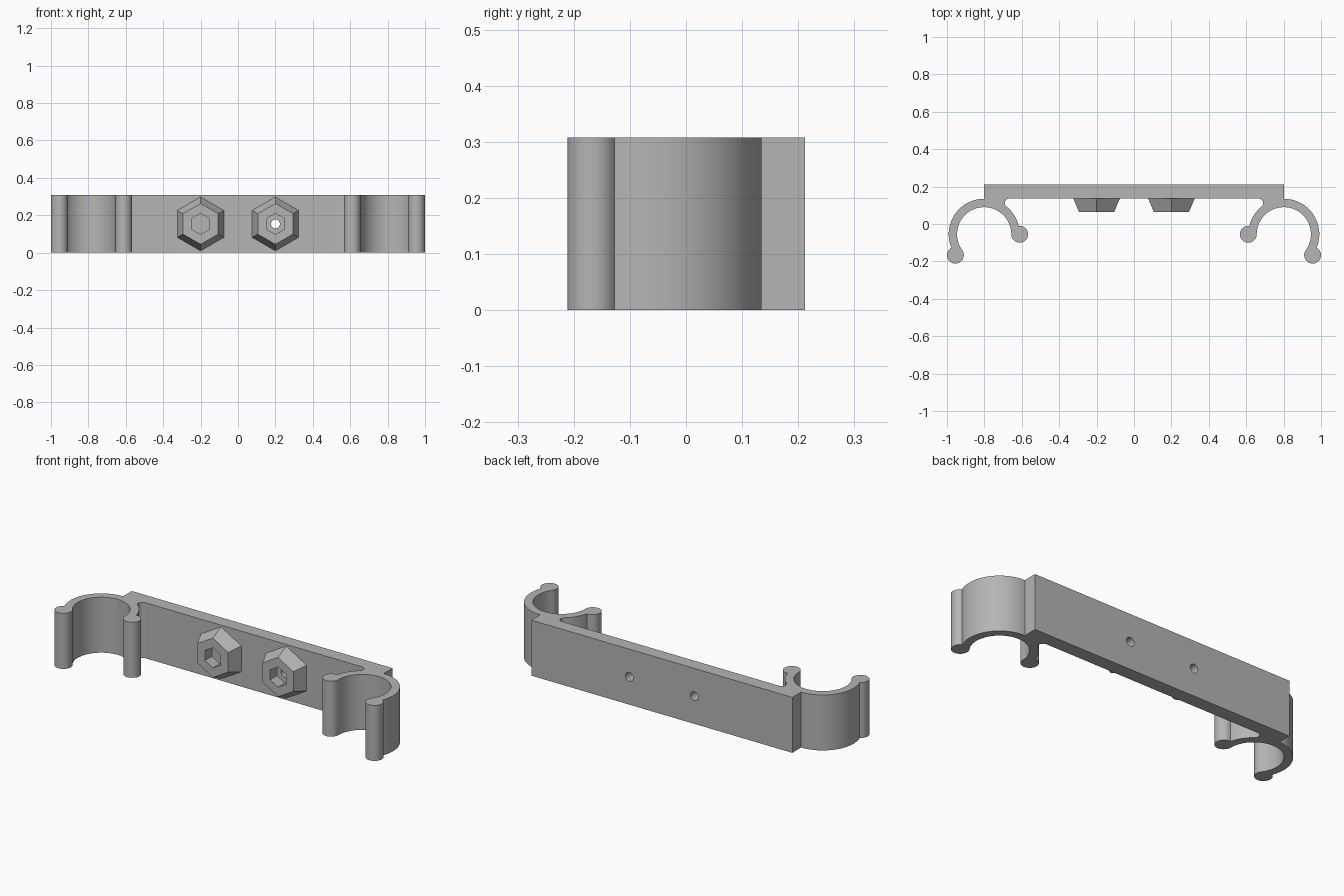
import bpy
import bmesh
from math import cos, sin, pi, radians, degrees, atan2, asin, sqrt
from mathutils import Matrix

cube = bpy.data.objects.get("Cube")
if cube:
    bpy.data.objects.remove(cube, do_unlink=True)

HEIGHT = 0.308
BACK, FRONT = 0.212, 0.137            # bar faces along y
CX, CY = 0.801, -0.055                # centre of a clip ring
OUTER, INNER, LOBE, FILLET = 0.19, 0.145, 0.045, 0.025
BOSS_X, BOSS_FRONT = 0.2, 0.065
RECESS_FLOOR = 0.125

grey = bpy.data.materials.new("plain grey")
grey.use_nodes = True
grey.diffuse_color = (0.46, 0.46, 0.46, 1)
grey.node_tree.nodes["Principled BSDF"].inputs["Base Color"].default_value = (0.46, 0.46, 0.46, 1)


def arc(cx, cy, r, start, end, step=5):
    n = max(2, round(abs(end - start) / step))
    angles = [radians(start + (end - start) * i / n) for i in range(n + 1)]
    return [(cx + r * cos(a), cy + r * sin(a)) for a in angles]


def make_object(name, bm):
    bmesh.ops.recalc_face_normals(bm, faces=bm.faces[:])
    mesh = bpy.data.meshes.new(name)
    bm.to_mesh(mesh)
    bm.free()
    mesh.materials.append(grey)
    obj = bpy.data.objects.new(name, mesh)
    bpy.context.collection.objects.link(obj)
    return obj


def prism(name, x, y_front, y_back, r_front, r_back, sides):
    """Tapered prism along y, with a corner pointing up."""
    bm = bmesh.new()
    bmesh.ops.create_cone(bm, cap_ends=True, segments=sides, radius1=r_back,
                          radius2=r_front, depth=y_back - y_front)
    place = Matrix.Translation((x, (y_front + y_back) / 2, HEIGHT / 2))
    bmesh.ops.transform(bm, matrix=place @ Matrix.Rotation(pi / 2, 4, 'X'), verts=bm.verts)
    return make_object(name, bm)


def combine(target, tool, operation):
    mod = target.modifiers.new(operation.lower(), 'BOOLEAN')
    mod.operation, mod.solver, mod.object = operation, 'EXACT', tool
    bpy.context.view_layer.objects.active = target
    bpy.ops.object.modifier_apply(modifier=mod.name)
    bpy.data.objects.remove(tool, do_unlink=True)


# Outline of one half: bar end, ring, two rounded tips, fillet to the bar
tip = -36                                          # ring angle of the outer tip
overlap = degrees(2 * asin(LOBE / 2 / OUTER))      # ring angle covered by half a tip
side = 90 + overlap / 2
tip_x, tip_y = CX + OUTER * cos(radians(tip)), CY + OUTER * sin(radians(tip))
fil_y = FRONT - FILLET
fil_dx = -sqrt((OUTER + FILLET) ** 2 - (fil_y - CY) ** 2)
fil_angle = degrees(atan2(fil_y - CY, fil_dx))

half = [(CX, BACK)]
half += arc(CX, CY, OUTER, 90, tip + overlap)
half += arc(tip_x, tip_y, LOBE, tip + side, tip - 180, 12)[1:]
half += arc(CX, CY, INNER, tip, 180)[1:]
half += arc(CX - OUTER, CY, LOBE, 0, side - 180 - 180 - 2 * (side - 90), 12)[1:]
half += arc(CX, CY, OUTER, 180 - overlap, fil_angle)[1:]
half += arc(CX + fil_dx, fil_y, FILLET, fil_angle - 180, 90, 14)[1:]
outline = half + [(-x, y) for x, y in reversed(half)]

# Bracket: extruded outline
bm = bmesh.new()
face = bm.faces.new([bm.verts.new((x, y, 0)) for x, y in outline])
raised = bmesh.ops.extrude_face_region(bm, geom=[face], use_keep_orig=True)
top = [v for v in raised["geom"] if isinstance(v, bmesh.types.BMVert)]
bmesh.ops.translate(bm, vec=(0, 0, HEIGHT), verts=top)
bracket = make_object("clip_bracket", bm)

# Tapered hexagonal bosses with nut recesses and screw holes
for x, hole_end in ((-BOSS_X, RECESS_FLOOR + 0.01), (BOSS_X, RECESS_FLOOR - 0.01)):
    # the taper continues slightly inside the bar so the solids overlap
    slope = (0.144 - 0.109) / (FRONT - BOSS_FRONT)
    inside = FRONT + 0.01
    combine(bracket, prism("boss", x, BOSS_FRONT, inside, 0.109,
                           0.109 + slope * (inside - BOSS_FRONT), 6), 'UNION')
    combine(bracket, prism("recess", x, BOSS_FRONT - 0.05, RECESS_FLOOR, 0.056, 0.056, 6), 'DIFFERENCE')
    combine(bracket, prism("screw_hole", x, hole_end, BACK + 0.05, 0.024, 0.024, 24), 'DIFFERENCE')

bpy.ops.object.select_all(action='DESELECT')
bracket.select_set(True)
bpy.context.view_layer.objects.active = bracket
bpy.ops.object.shade_smooth_by_angle(angle=radians(25))
